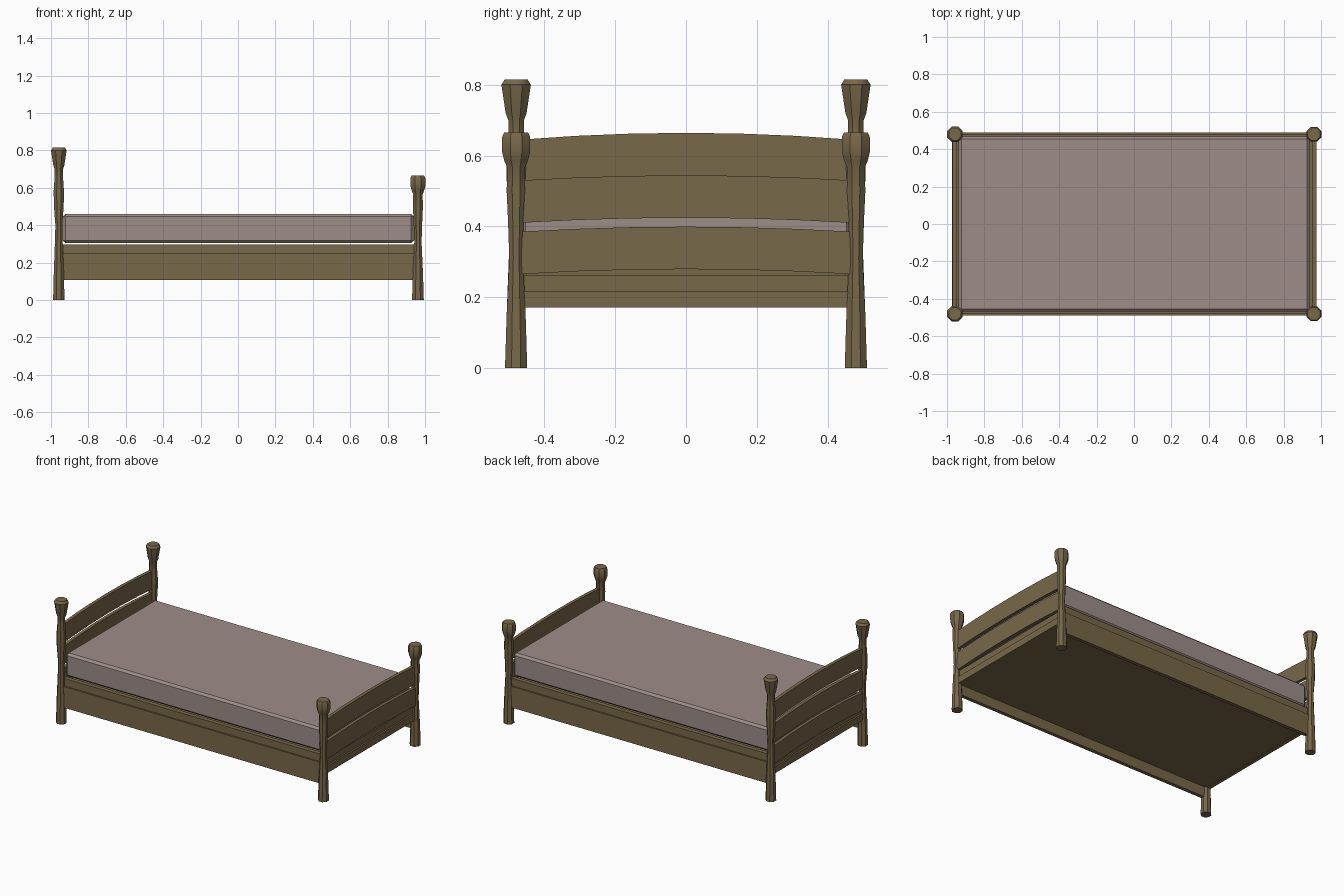
import bpy, bmesh, math

if "Cube" in bpy.data.objects:
    bpy.data.objects.remove(bpy.data.objects["Cube"])


def material(name, rgb):
    m = bpy.data.materials.new(name)
    m.diffuse_color = (*rgb, 1)
    m.use_nodes = True
    m.node_tree.nodes["Principled BSDF"].inputs["Base Color"].default_value = m.diffuse_color
    return m


WOOD = material("brown wood", (0.185, 0.138, 0.066))
FABRIC = material("dusty pink fabric", (0.335, 0.265, 0.25))


def finish(name, bm, mat, smooth=None):
    bmesh.ops.recalc_face_normals(bm, faces=bm.faces)
    me = bpy.data.meshes.new(name)
    bm.to_mesh(me)
    bm.free()
    me.materials.append(mat)
    ob = bpy.data.objects.new(name, me)
    bpy.context.collection.objects.link(ob)
    if smooth:
        bpy.context.view_layer.objects.active = ob
        ob.select_set(True)
        bpy.ops.object.shade_smooth_by_angle(angle=math.radians(smooth))
        ob.select_set(False)
    return ob


def box(name, lo, hi, mat, bevel=0):
    bm = bmesh.new()
    bmesh.ops.create_cube(bm, size=1)
    for v in bm.verts:
        v.co = [(a + b) / 2 + c * (b - a) for a, b, c in zip(lo, hi, v.co)]
    if bevel:
        bmesh.ops.bevel(bm, geom=bm.edges[:], offset=bevel, segments=1, affect='EDGES')
    return finish(name, bm, mat)


def post(name, x, y, profile, sides=8):
    """Turned post from (radius, height) pairs."""
    bm = bmesh.new()
    rings = []
    for r, z in profile:
        rings.append([bm.verts.new((x + r * math.cos(math.tau * (i + .5) / sides),
                                    y + r * math.sin(math.tau * (i + .5) / sides), z))
                      for i in range(sides)])
    for a, b in zip(rings, rings[1:]):
        for i in range(sides):
            j = (i + 1) % sides
            bm.faces.new((a[i], a[j], b[j], b[i]))
    bm.faces.new(rings[0])
    bm.faces.new(rings[-1])
    return finish(name, bm, WOOD, 40)


def slat(name, x, z0, z1, rise, half=0.465, t=0.011, n=6):
    """Board across the bed with gently arched edges."""
    bm = bmesh.new()
    rows = []
    for i in range(n + 1):
        u = -1 + 2 * i / n
        dz = rise * (1 - u * u)
        rows.append([bm.verts.new((x + sx * t, u * half, z + dz))
                     for sx, z in ((-1, z0), (1, z0), (1, z1), (-1, z1))])
    for a, b in zip(rows, rows[1:]):
        for i in range(4):
            j = (i + 1) % 4
            bm.faces.new((a[i], a[j], b[j], b[i]))
    bm.faces.new(rows[0])
    bm.faces.new(rows[-1])
    return finish(name, bm, WOOD)


# Posts: tall at the head, short at the foot
head = [(.033, 0), (.029, .15), (.022, .32), (.02, .40), (.028, .50), (.030, .58),
        (.024, .66), (.024, .70), (.032, .72), (.045, .80), (.035, .815)]
foot = [(.034, 0), (.029, .15), (.021, .31), (.025, .42), (.029, .50), (.027, .565),
        (.036, .585), (.043, .61), (.043, .652), (.036, .665)]
for side, y in (("front", -.48), ("back", .48)):
    post(f"{side}_head_post", -.958, y, head)
    post(f"{side}_foot_post", .962, y, foot)

# Arched slats
for i, z in enumerate((.525, .38, .235)):
    slat(f"head_slat_{i + 1}", -.96, z, z + .12, .019)
for i, z in enumerate((.41, .265)):
    slat(f"foot_slat_{i + 1}", .964, z, z + .12, .014)

# End rails with a thinner strip above
for name, s in (("head", -1), ("foot", 1)):
    for part, a, b, z0, z1 in (("rail", .945, .973, .171, .216), ("strip", .94, .962, .216, .262)):
        xs = sorted((s * a, s * b))
        box(f"{name}_{part}", (xs[0], -.46, z0), (xs[1], .46, z1), WOOD)

# Side rails with a thinner strip above
for name, s in (("front", -1), ("back", 1)):
    for part, a, b, z0, z1 in (("rail", .466, .49, .108, .248), ("strip", .45, .48, .248, .297)):
        ys = sorted((s * a, s * b))
        box(f"{name}_side_{part}", (-.945, ys[0], z0), (.945, ys[1], z1), WOOD)

# Bed base and mattress
box("bed_base", (-.945, -.467, .175), (.945, .467, .26), WOOD)
box("mattress", (-.937, -.468, .305), (.94, .468, .46), FABRIC, .014)
